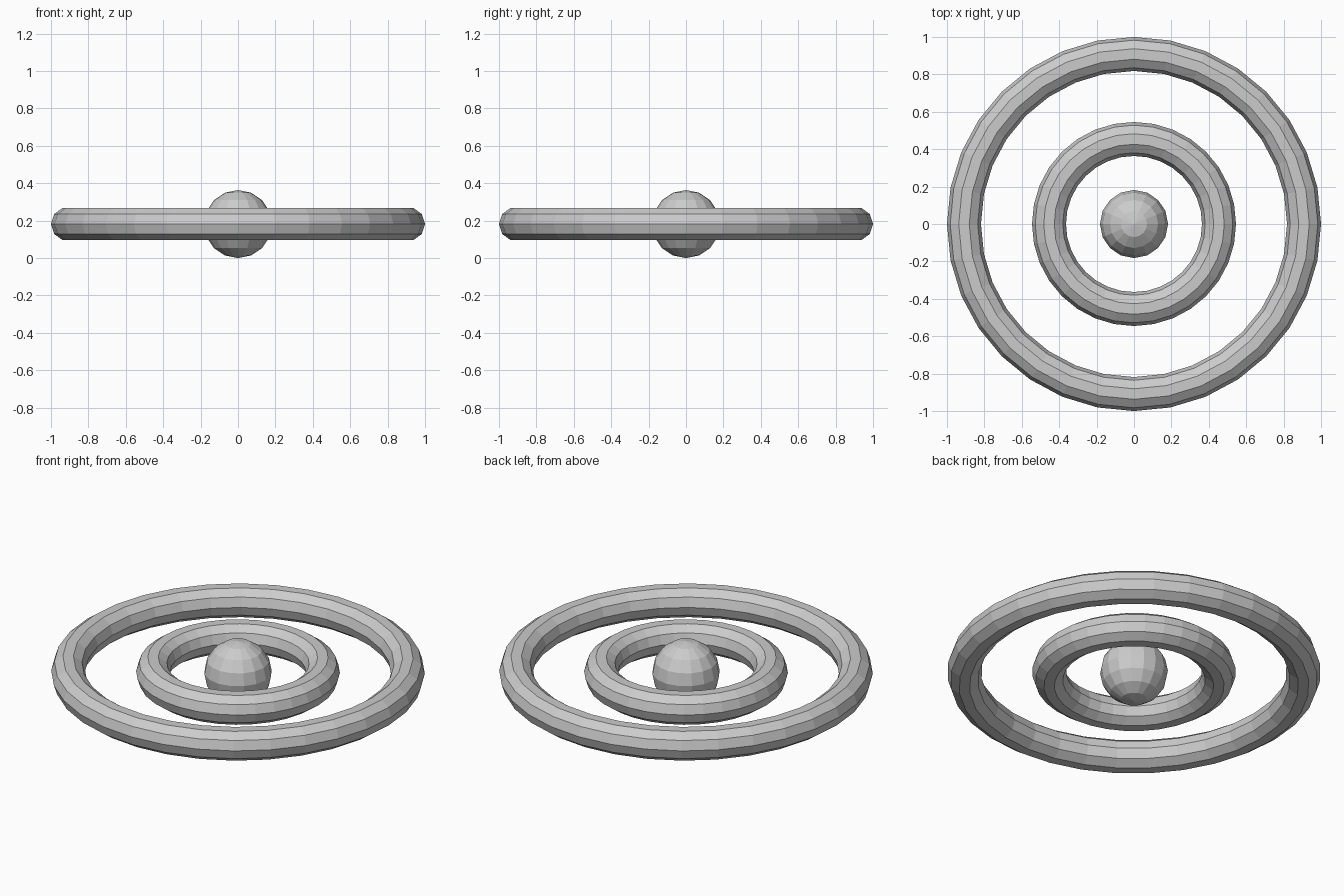
import bpy
import math

cube = bpy.data.objects.get("Cube")
if cube:
    bpy.data.objects.remove(cube, do_unlink=True)

UNIT = 1 / 11           # tube radius; every other size is a multiple of it
CENTRE_Z = 2 * UNIT     # ball rests on the ground, rings share its centre

grey = bpy.data.materials.new("light_grey")
grey.use_nodes = True
colour = (0.6, 0.6, 0.6, 1)
grey.diffuse_color = colour
grey.node_tree.nodes["Principled BSDF"].inputs["Base Color"].default_value = colour


def finish(name):
    obj = bpy.context.object
    obj.name = obj.data.name = name
    obj.data.materials.append(grey)
    bpy.ops.object.shade_flat()


def ring(name, radius):
    bpy.ops.mesh.primitive_torus_add(
        major_radius=radius, minor_radius=UNIT,
        major_segments=32, minor_segments=10, location=(0, 0, CENTRE_Z))
    finish(name)


# Central ball
bpy.ops.mesh.primitive_uv_sphere_add(
    segments=16, ring_count=8, radius=2 * UNIT, location=(0, 0, CENTRE_Z))
finish("centre_ball")

# Concentric rings
ring("inner_ring", 5 * UNIT)
ring("outer_ring", 10 * UNIT)
